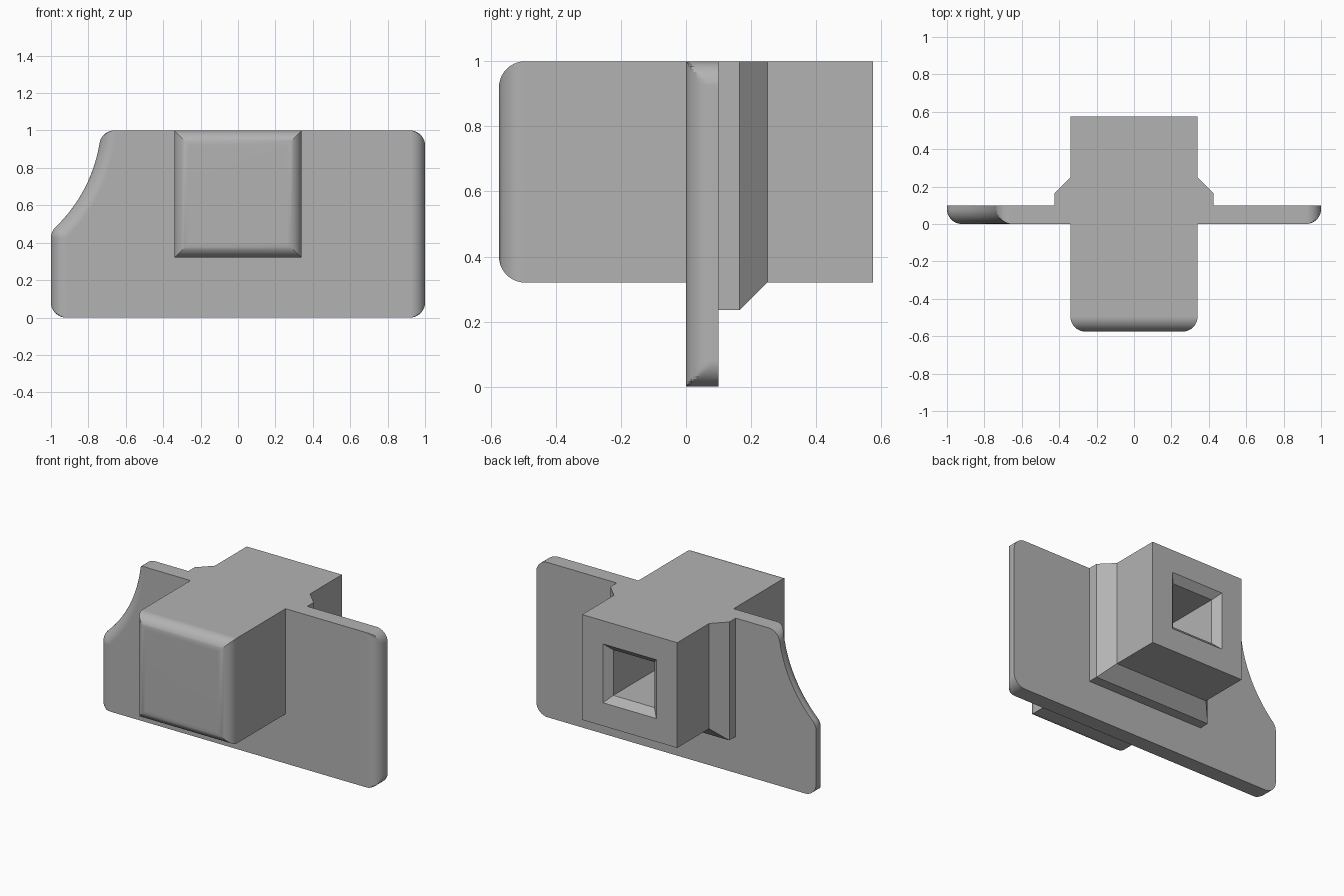
import bpy
import bmesh
from math import sin, cos, pi, sqrt, radians

cube = bpy.data.objects.get("Cube")
if cube:
    bpy.data.objects.remove(cube, do_unlink=True)

R = 0.08        # fillet radius
STEPS = 10      # fillet segments

grey = bpy.data.materials.new("light_grey")
grey.use_nodes = True
colour = (0.45, 0.45, 0.45, 1)
grey.diffuse_color = colour
grey.node_tree.nodes["Principled BSDF"].inputs["Base Color"].default_value = colour


def loft(name, rings):
    """Closed solid skinned through rings of equal point count."""
    bm = bmesh.new()
    loops = [[bm.verts.new(p) for p in ring] for ring in rings]
    n = len(loops[0])
    for a, b in zip(loops, loops[1:]):
        for i in range(n):
            j = (i + 1) % n
            bm.faces.new((a[i], a[j], b[j], b[i]))
    bm.faces.new(loops[0])
    bm.faces.new(loops[-1])
    bmesh.ops.remove_doubles(bm, verts=bm.verts, dist=1e-5)
    bmesh.ops.recalc_face_normals(bm, faces=bm.faces)
    mesh = bpy.data.meshes.new(name)
    bm.to_mesh(mesh)
    bm.free()
    mesh.materials.append(grey)
    ob = bpy.data.objects.new(name, mesh)
    bpy.context.collection.objects.link(ob)
    return ob


def rect(y, half, z0, z1):
    return [(-half, y, z0), (half, y, z0), (half, y, z1), (-half, y, z1)]


def fillet():
    """Pairs of depth behind the front face and inset from the side."""
    for i in range(STEPS + 1):
        a = pi / 2 * (1 - i / STEPS)
        yield R * (1 - sin(a)), R * (1 - cos(a))


def arc(radius, d):
    return sqrt(max(radius * radius - d * d, 0))


# Plate: rounded corners, filleted front side edges, concave notch at -x
NX, NZ, NR = -1.53, 1.06, 0.8               # notch circle
LOW_Z = NZ - arc(NR + R, 1 - R + NX)        # rounding below the notch
TOP_X = NX + arc(NR + R, 1 - R - NZ)        # rounding above the notch
SLOPE = (NZ - LOW_Z) / (NR + R)
TOP_Z = NZ + (1 - R - NZ) * NR / (NR + R)


def right_x(z, o):
    d = max(R - z, z - (1 - R), 0)
    return min(1 - R + arc(R, d), 1 - o)


def left_x(z, o):
    r = R - o
    if z < LOW_Z:
        x = -1 + o
    elif z < LOW_Z + r * SLOPE:
        x = -1 + R - arc(r, z - LOW_Z)
    else:
        x = NX + arc(NR + o, z - NZ)
    if z < R:
        x = max(x, -1 + R - arc(R, R - z))
    if z > TOP_Z:
        x = max(x, TOP_X - arc(R, z - (1 - R)))
    return x


corner = [R * (1 - cos(pi / 2 * i / STEPS)) for i in range(STEPS + 1)]
rows = corner + [1 - c for c in corner]
rows += [LOW_Z + R * SLOPE * i / STEPS for i in range(STEPS + 1)]
low, high = LOW_Z + R * SLOPE, TOP_Z
rows += [low + (high - low) * i / 18 for i in range(1, 19)]
rows = sorted(set(round(z, 5) for z in rows))


def plate_ring(y, o):
    return ([(right_x(z, o), y, z) for z in rows]
            + [(left_x(z, o), y, z) for z in reversed(rows)])


body = loft("plate_with_block",
            [plate_ring(y, o) for y, o in fillet()] + [plate_ring(0.1, 0)])

# Central block with filleted front edges
HALF, BOTTOM, FRONT, BACK = 0.34, 0.32, -0.575, 0.575
block = loft("block",
             [rect(FRONT + y, HALF - o, BOTTOM + o, 1 - o) for y, o in fillet()]
             + [rect(BACK, HALF, BOTTOM, 1)])

# Chamfered collar behind the plate
collar = loft("collar", [rect(0.05, 0.425, 0.235, 1),
                         rect(0.165, 0.425, 0.235, 1),
                         rect(0.25, HALF, BOTTOM, 1)])

# Square socket with a chamfered mouth
MID, MOUTH, BORE = 0.66, 0.19, 0.147
sections = [(BACK + 0.02, MOUTH + 0.02), (BACK - MOUTH + BORE, BORE), (-0.4, BORE)]
socket = loft("socket_cutter",
              [rect(y, h, MID - h, MID + h) for y, h in sections])

bpy.ops.object.select_all(action='DESELECT')
bpy.context.view_layer.objects.active = body
body.select_set(True)
for tool, operation in ((block, 'UNION'), (collar, 'UNION'), (socket, 'DIFFERENCE')):
    mod = body.modifiers.new(tool.name, 'BOOLEAN')
    mod.object, mod.operation, mod.solver = tool, operation, 'EXACT'
    bpy.ops.object.modifier_apply(modifier=mod.name)
    bpy.data.objects.remove(tool, do_unlink=True)

# Smooth fillets, crisp edges
bpy.ops.object.shade_smooth_by_angle(angle=radians(25))
weighted = body.modifiers.new("flat_faces", 'WEIGHTED_NORMAL')
weighted.keep_sharp = True
